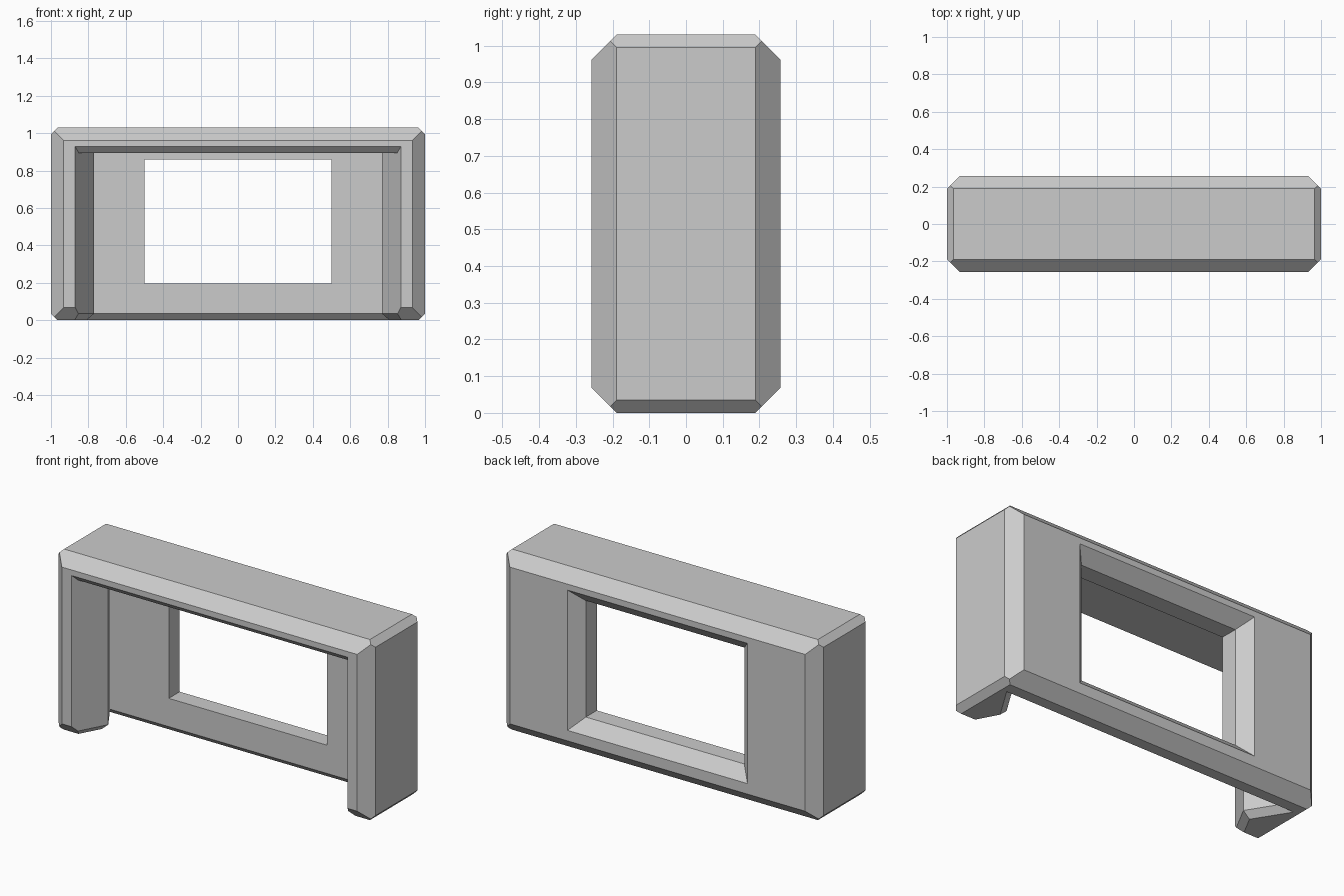
import bpy
import bmesh
from mathutils import Vector

if "Cube" in bpy.data.objects:
    bpy.data.objects.remove(bpy.data.objects["Cube"], do_unlink=True)

# Overall half width, half depth and height; chamfer sizes
HW, HD, H = 1.0, 0.257, 1.03
BIG, SMALL = 0.068, 0.035


def to_object(name, bm):
    bmesh.ops.recalc_face_normals(bm, faces=bm.faces[:])
    mesh = bpy.data.meshes.new(name)
    bm.to_mesh(mesh)
    bm.free()
    obj = bpy.data.objects.new(name, mesh)
    bpy.context.collection.objects.link(obj)
    return obj


def loft(name, rings):
    """Closed solid through a list of matching point rings."""
    bm = bmesh.new()
    loops = [[bm.verts.new(p) for p in ring] for ring in rings]
    n = len(loops[0])
    for a, b in zip(loops, loops[1:]):
        for i in range(n):
            j = (i + 1) % n
            bm.faces.new((a[i], a[j], b[j], b[i]))
    bm.faces.new(loops[0])
    bm.faces.new(loops[-1])
    return to_object(name, bm)


def offset(points, d):
    """Mitred outward offset of a counter-clockwise outline."""
    result = []
    for i, p in enumerate(points):
        e1 = (p - points[i - 1]).normalized()
        e2 = (points[(i + 1) % len(points)] - p).normalized()
        n1, n2 = Vector((e1.y, -e1.x)), Vector((e2.y, -e2.x))
        result.append(p + (n1 + n2) * d / (1 + n1.dot(n2)))
    return result


def boolean(target, cutter, operation):
    mod = target.modifiers.new("cut", 'BOOLEAN')
    mod.operation = operation
    mod.solver = 'EXACT'
    mod.object = cutter
    bpy.context.view_layer.objects.active = target
    bpy.ops.object.modifier_apply(modifier=mod.name)
    bpy.data.objects.remove(cutter, do_unlink=True)


# Body: block with every edge planed off
bm = bmesh.new()
bmesh.ops.create_cube(bm, size=1)
for v in bm.verts:
    v.co = Vector((v.co.x * 2 * HW, v.co.y * 2 * HD, (v.co.z + 0.5) * H))
half = Vector((HW, HD, H / 2))
for axes, size in (((0, 1), BIG), ((1, 2), BIG), ((0, 2), SMALL)):
    for s in (-1, 1):
        for t in (-1, 1):
            normal = Vector((0, 0, 0))
            normal[axes[0]], normal[axes[1]] = s, t
            point = Vector([normal[k] * half[k] for k in range(3)])
            point[axes[0]] -= s * size
            point.z += H / 2
            cut = bmesh.ops.bisect_plane(
                bm, geom=bm.verts[:] + bm.edges[:] + bm.faces[:],
                plane_co=point, plane_no=normal, clear_outer=True)
            edges = [g for g in cut["geom_cut"] if isinstance(g, bmesh.types.BMEdge)]
            bmesh.ops.contextual_create(bm, geom=edges)
body = to_object("housing", bm)

# Front recess: side walls bulge to a ridge, lower rim flares outward
side = [Vector(p) for p in ((0.894, -0.3), (0.77, -0.07), (0.87, 0.09))]
plan = side + [Vector((-p.x, p.y)) for p in reversed(side)]
levels = ((-0.02, SMALL + 0.02), (SMALL, 0), (1.0, 0))
recess = loft("recess_cutter",
              [[(p.x, p.y, z) for p in offset(plan, d)] for z, d in levels])

# Ceiling of the recess, chamfered at the front
section = ((-0.5, -0.1), (0.3, -0.1), (0.3, 0.895), (-0.222, 0.895), (-0.5, 1.173))
ceiling = loft("ceiling_cutter", [[(x, y, z) for y, z in section] for x in (-1.2, 1.2)])
boolean(recess, ceiling, 'INTERSECT')
boolean(body, recess, 'DIFFERENCE')

# Window through the back panel, flared toward the rear
rings = []
for y, grow in ((0.0, 0), (HD - BIG, 0), (HD + 0.02, BIG + 0.02)):
    w, h = 0.5 + grow, 0.332 + grow
    rings.append([(sx * w, y, 0.528 + sz * h)
                  for sx, sz in ((-1, -1), (1, -1), (1, 1), (-1, 1))])
boolean(body, loft("window_cutter", rings), 'DIFFERENCE')

# Single grey finish
mat = bpy.data.materials.new("light_grey")
mat.use_nodes = True
colour = (0.6, 0.6, 0.6, 1)
mat.diffuse_color = colour
mat.node_tree.nodes["Principled BSDF"].inputs["Base Color"].default_value = colour
body.data.materials.clear()
body.data.materials.append(mat)
for poly in body.data.polygons:
    poly.material_index = 0
    poly.use_smooth = False
